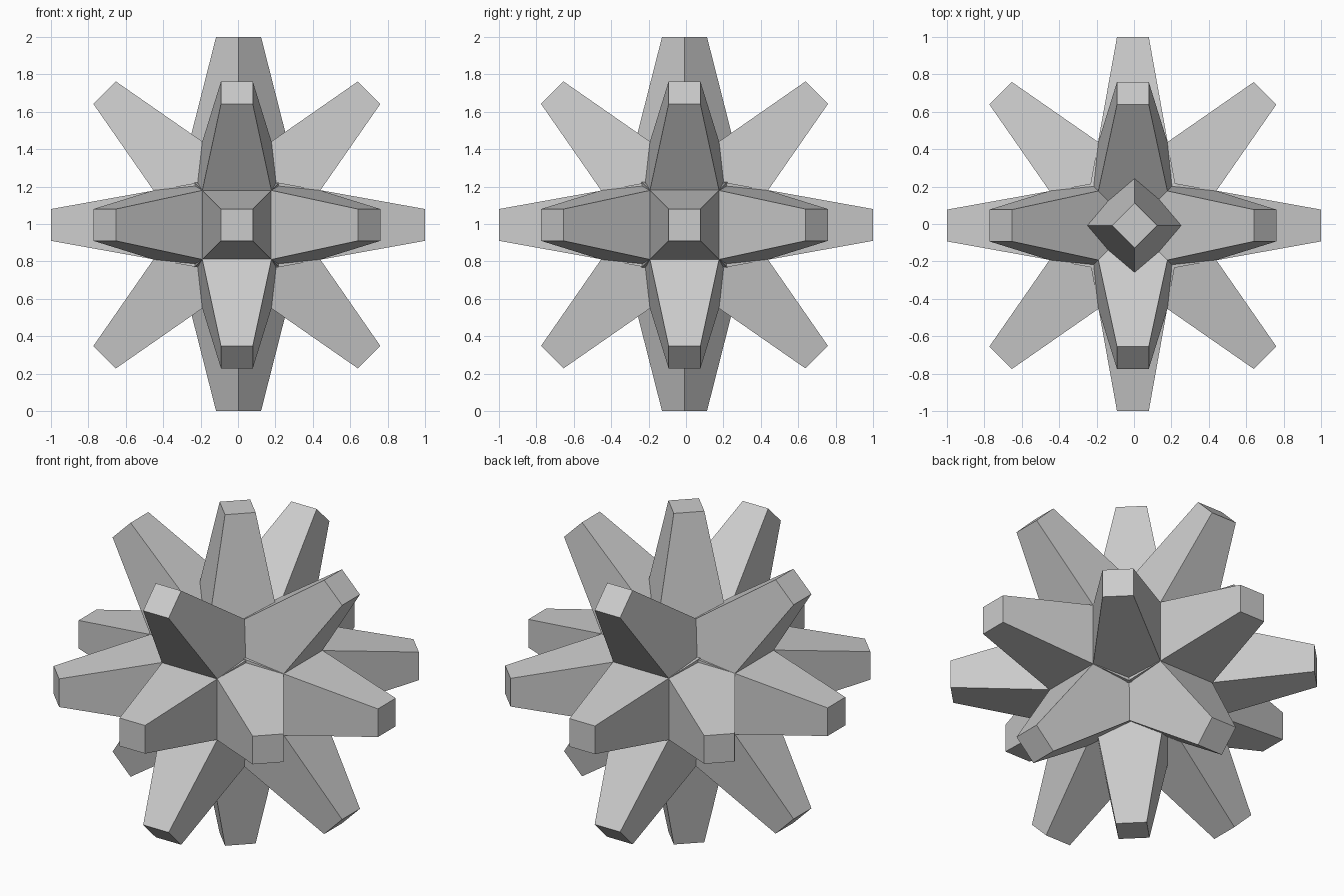
import bpy
import bmesh
from itertools import product
from mathutils import Matrix, Vector

cube = bpy.data.objects.get("Cube")
if cube:
    bpy.data.objects.remove(cube, do_unlink=True)

# Plain grey for every spike
grey = bpy.data.materials.new("plain grey")
grey.use_nodes = True
colour = (0.6, 0.6, 0.6, 1)
grey.diffuse_color = colour
grey.node_tree.nodes["Principled BSDF"].inputs["Base Color"].default_value = colour

TIP, BASE, LENGTH = 0.085, 0.265, 1.0
HUB = Vector((-0.006, -0.008, -0.005))   # slight offset of the spike centre lines
MIDDLE = Vector((0, 0, 1))


def spike(name, direction, side, location):
    """Square tapered spike whose flat sides follow the side vector."""
    d, u = direction.normalized(), side.normalized()
    frame = Matrix((u, d.cross(u), d)).transposed().to_4x4()
    bm = bmesh.new()
    bmesh.ops.create_cube(bm, size=2)
    for v in bm.verts:
        half = TIP if v.co.z > 0 else BASE
        v.co = (v.co.x * half, v.co.y * half, LENGTH if v.co.z > 0 else 0)
    bm.transform(Matrix.Translation(location) @ frame)
    mesh = bpy.data.meshes.new(name)
    bm.to_mesh(mesh)
    bm.free()
    mesh.materials.append(grey)
    bpy.context.collection.objects.link(bpy.data.objects.new(name, mesh))


WORDS = (("left", "right"), ("back", "front"), ("top", "bottom"))
for signs in product((-1, 0, 1), repeat=3):
    used = [i for i in range(3) if signs[i]]
    if len(used) not in (1, 2):
        continue
    d = Vector(signs)
    name = "_".join(WORDS[i][signs[i] < 0] for i in reversed(used)) + "_spike"
    offset = HUB.copy()
    if len(used) == 2:
        # Diagonal spikes keep one pair of sides square to the unused axis
        side = Vector([float(s == 0) for s in signs])
    elif used[0] == 2:
        # Upright spikes are turned an eighth of a turn
        side = Vector((1, 1, 0))
        offset = Vector((0.003, -0.008, 0))
    else:
        side = Vector((0, 0, 1))
        offset[used[0]] = 0
    spike(name, d, side, MIDDLE + offset)
